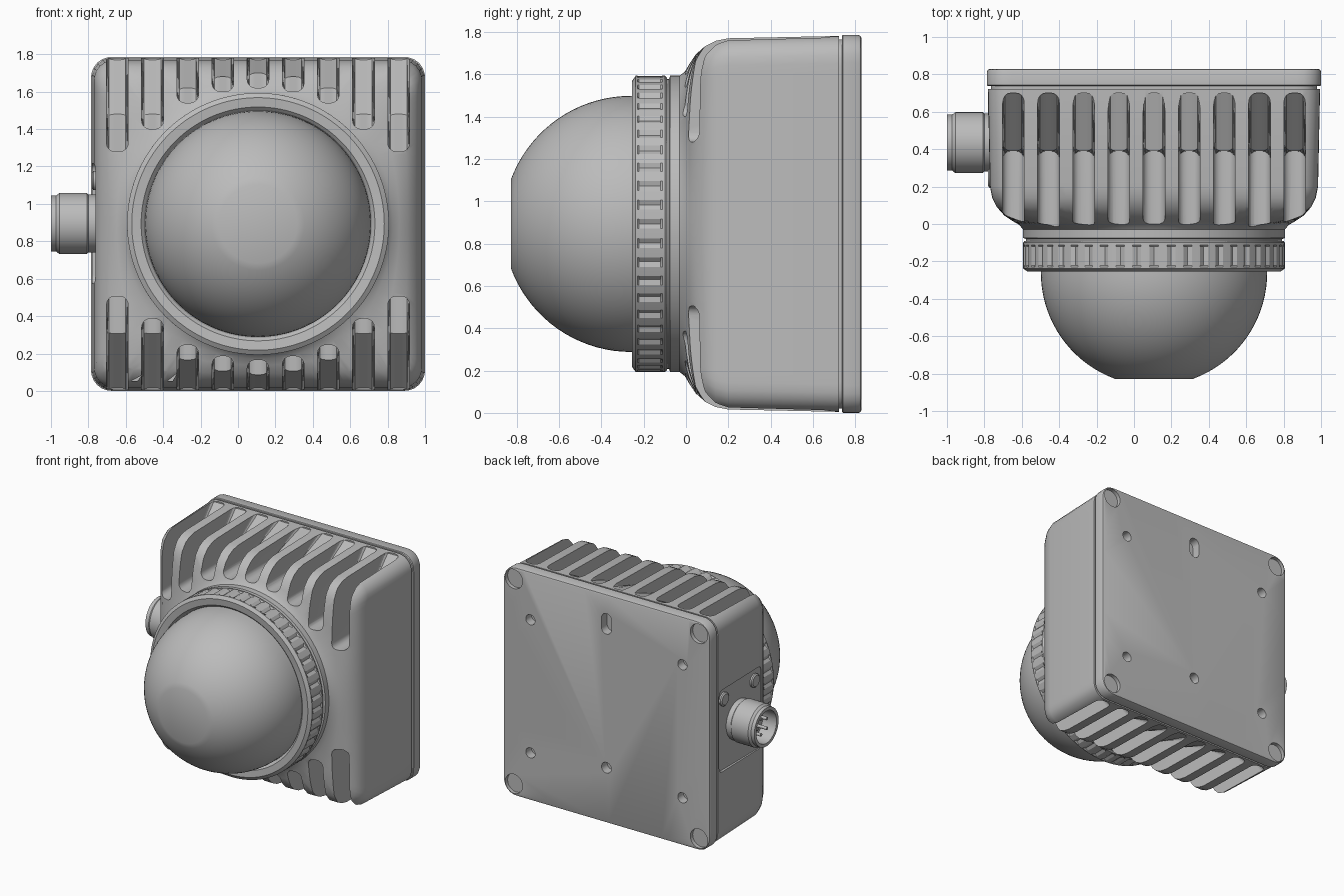
import bpy, bmesh
from math import sin, cos, pi, sqrt, radians
from mathutils import Matrix, Vector

if "Cube" in bpy.data.objects:
    bpy.data.objects.remove(bpy.data.objects["Cube"])

CX, CZ = 0.107, 0.893          # axis of the housing

grey = bpy.data.materials.new("housing grey")
grey.use_nodes = True
COLOUR = (0.5, 0.5, 0.5, 1)
grey.diffuse_color = COLOUR
grey.node_tree.nodes["Principled BSDF"].inputs["Base Color"].default_value = COLOUR


def finish(name, bm, angle=28):
    bmesh.ops.remove_doubles(bm, verts=bm.verts, dist=1e-5)
    bmesh.ops.recalc_face_normals(bm, faces=bm.faces)
    mesh = bpy.data.meshes.new(name)
    bm.to_mesh(mesh)
    bm.free()
    mesh.materials.append(grey)
    obj = bpy.data.objects.new(name, mesh)
    bpy.context.collection.objects.link(obj)
    shade(obj, angle)
    return obj


def shade(obj, angle=28):
    bpy.ops.object.select_all(action='DESELECT')
    bpy.context.view_layer.objects.active = obj
    obj.select_set(True)
    bpy.ops.object.shade_smooth_by_angle(angle=radians(angle))


def cut(obj, bm):
    """Subtract the bmesh from the object and drop the cutter."""
    cutter = finish("cutter", bm)
    cutter.hide_render = True
    mod = obj.modifiers.new("cut", 'BOOLEAN')
    mod.operation, mod.solver, mod.object = 'DIFFERENCE', 'EXACT', cutter
    bpy.context.view_layer.objects.active = obj
    bpy.ops.object.modifier_apply(modifier=mod.name)
    bpy.data.objects.remove(cutter)
    shade(obj)


def bridge(bm, rings, caps=True):
    n = len(rings[0])
    for a, b in zip(rings, rings[1:]):
        for i in range(n):
            bm.faces.new((a[i], a[(i + 1) % n], b[(i + 1) % n], b[i]))
    if caps:
        bm.faces.new(rings[0])
        bm.faces.new(rings[-1])


def loft(bm, rows, n=240):
    """Rows of (half width, corner radius, roundness 0-1, y)."""
    rings = []
    for half, rad, blend, y in rows:
        ring, k = [], half - rad
        for i in range(n):
            t = 2 * pi * i / n
            c, s = abs(cos(t)), abs(sin(t))
            d = half / max(c, s)
            if d * min(c, s) > k:
                d = k * (c + s) + sqrt(max(0, (k * (c + s)) ** 2 - 2 * k * k + rad * rad))
            d += (half - d) * blend
            ring.append(bm.verts.new((CX + d * cos(t), y, CZ + d * sin(t))))
        rings.append(ring)
    bridge(bm, rings)


def along_y(x=CX, z=CZ):
    return Matrix.Translation((x, 0, z)) @ Matrix.Rotation(-pi / 2, 4, 'X')


def along_minus_x(y, z):
    return Matrix.Translation((0, y, z)) @ Matrix.Rotation(-pi / 2, 4, 'Y')


def lathe(bm, profile, matrix, n=32, notch_rows=(), depth=0.012):
    """Profile of (radius, distance along axis); listed rows are notched."""
    rings = []
    for j, (r, a) in enumerate(profile):
        ring = []
        for i in range(n):
            q = r - (depth if j in notch_rows and i % 4 == 0 else 0)
            t = 2 * pi * i / n
            ring.append(bm.verts.new(matrix @ Vector((q * cos(t), q * sin(t), a))))
        rings.append(ring)
    bridge(bm, rings, caps=False)
    for ring, (r, a) in ((rings[0], profile[0]), (rings[-1], profile[-1])):
        if r > 0:
            bm.faces.new(ring)


def rod(bm, r, a, b, matrix, n=24):
    lathe(bm, [(r, a), (r, b)], matrix, n)


def box(bm, centre, size):
    m = Matrix.Translation(centre) @ Matrix.Diagonal((*size, 1))
    return bmesh.ops.create_cube(bm, size=1, matrix=m)["verts"]


# Housing: rounded square flowing into a round neck
bm = bmesh.new()
loft(bm, [(.888, .11, 0, .722), (.877, .11, 0, .2), (.865, .12, 0, .14),
          (.84, .13, 0, .09), (.80, .15, .1, .045), (.755, .15, .45, .015),
          (.72, .15, .85, -.005), (.70, .15, 1, -.03), (.70, .15, 1, -.075),
          (.685, .15, 1, -.08), (.685, .15, 1, -.1)])
housing = finish("housing", bm)

# Cooling slots, top and bottom
bm = bmesh.new()
FLOORS = [1.62, 1.60, 1.54, 1.40, 1.28]
for i in range(-4, 5):
    floor = FLOORS[abs(i)]
    kink = max(1.48, floor + .08)
    outline = [(.39, floor), (.39, kink), (.70, 1.77), (.70, 2), (-.3, 2), (-.3, floor)]
    for mirror in (1, -1):
        rings = [[bm.verts.new((CX + i * .188 + dx, y, CZ + mirror * (z - CZ)))
                  for y, z in outline] for dx in (-.058, .058)]
        bridge(bm, rings)
        rims = [e for r in rings for e in bm.edges if all(v in r for v in e.verts)]
        bmesh.ops.bevel(bm, geom=rims, offset=.045, segments=4, profile=.5,
                        affect='EDGES', clamp_overlap=True)
cut(housing, bm)

# Recessed panel around the connector
PY, PZ = .435, .895
bm = bmesh.new()
verts = box(bm, (-.86, PY, PZ), (.2, .54, .64))
edges = [e for e in bm.edges if abs(e.verts[0].co.x - e.verts[1].co.x) > .1]
bmesh.ops.bevel(bm, geom=edges, offset=.04, segments=4, profile=.5, affect='EDGES')
cut(housing, bm)

# Gasket in the seam
bm = bmesh.new()
loft(bm, [(.872, .1, 0, .715), (.872, .1, 0, .745)])
finish("gasket", bm)

# Back plate with mounting holes and screw recesses
bm = bmesh.new()
loft(bm, [(.888, .11, 0, .737), (.893, .11, 0, .742), (.893, .11, 0, .815),
          (.888, .105, 0, .825), (.878, .1, 0, .83)])
plate = finish("back_plate", bm)
CORNERS = [(sx, sz) for sx in (-1, 1) for sz in (-1, 1)]
bm = bmesh.new()
for sx, sz in CORNERS:
    rod(bm, .04, .76, .9, along_y(CX + sx * .657, CZ + sz * .52))
    rod(bm, .075, .80, .9, along_y(CX + sx * .80, CZ + sz * .80))
rod(bm, .042, .76, .9, along_y(CX, CZ - .46))
verts = box(bm, (CX, .83, CZ + .664), (.086, .14, .16))
edges = {e for v in verts for e in v.link_edges
         if abs(e.verts[0].co.y - e.verts[1].co.y) > .1}
bmesh.ops.bevel(bm, geom=list(edges), offset=.042, segments=6, profile=.5, affect='EDGES')
cut(plate, bm)

# Plate screws with cross recesses
bm, cross = bmesh.new(), bmesh.new()
for sx, sz in CORNERS:
    x, z = CX + sx * .80, CZ + sz * .80
    lathe(bm, [(.062, .79), (.062, .815), (.05, .826), (0, .828)], along_y(x, z))
    rod(cross, .014, .808, .9, along_y(x, z), 8)
    box(cross, (x, .85, z), (.07, .07, .016))
    box(cross, (x, .85, z), (.016, .07, .07))
cut(finish("plate_screws", bm), cross)

# Clear dome with a flat tip
bm = bmesh.new()
R, FLAT, MID = .605, .21, -.26
start = math_start = sqrt(R * R - FLAT * FLAT)
arc = [(R * cos(t), MID - R * sin(t)) for t in
       [(1 - i / 18) * 1.2163 for i in range(19)]]
lathe(bm, [(0, -.828)] + arc + [(R, -.12), (0, -.12)], along_y(), 72)
finish("dome", bm)

# Notched collar holding the dome
bm = bmesh.new()
lathe(bm, [(.58, -.15), (.61, -.235), (.625, -.25), (.675, -.255), (.70, -.238),
           (.70, -.23), (.70, -.222), (.70, -.12), (.70, -.112), (.70, -.1),
           (.692, -.09), (.58, -.09)], along_y(), 192, notch_rows=(6, 7))
finish("collar", bm, 25)

# Connector barrel with an open socket
bm = bmesh.new()
lathe(bm, [(.155, .74), (.155, .80), (.163, .808), (.163, .955), (.15, .972),
           (.15, 1.0), (.125, 1.0), (.125, .88), (0, .88)], along_minus_x(PY, PZ), 48)
finish("connector", bm)

# Connector pins
bm = bmesh.new()
for i in range(5):
    t = 2 * pi * i / 5
    rod(bm, .012, .87, .97, along_minus_x(PY + .065 * cos(t), PZ + .065 * sin(t)), 12)
finish("connector_pins", bm)

# Panel screws
bm, cross = bmesh.new(), bmesh.new()
for sy, sz in CORNERS:
    y, z = PY + sy * .19, PZ + sz * .23
    lathe(bm, [(.052, .74), (.052, .772), (.042, .78), (0, .78)], along_minus_x(y, z))
    box(cross, (-.79, y, z), (.05, .055, .013))
    box(cross, (-.79, y, z), (.05, .013, .055))
cut(finish("panel_screws", bm), cross)
